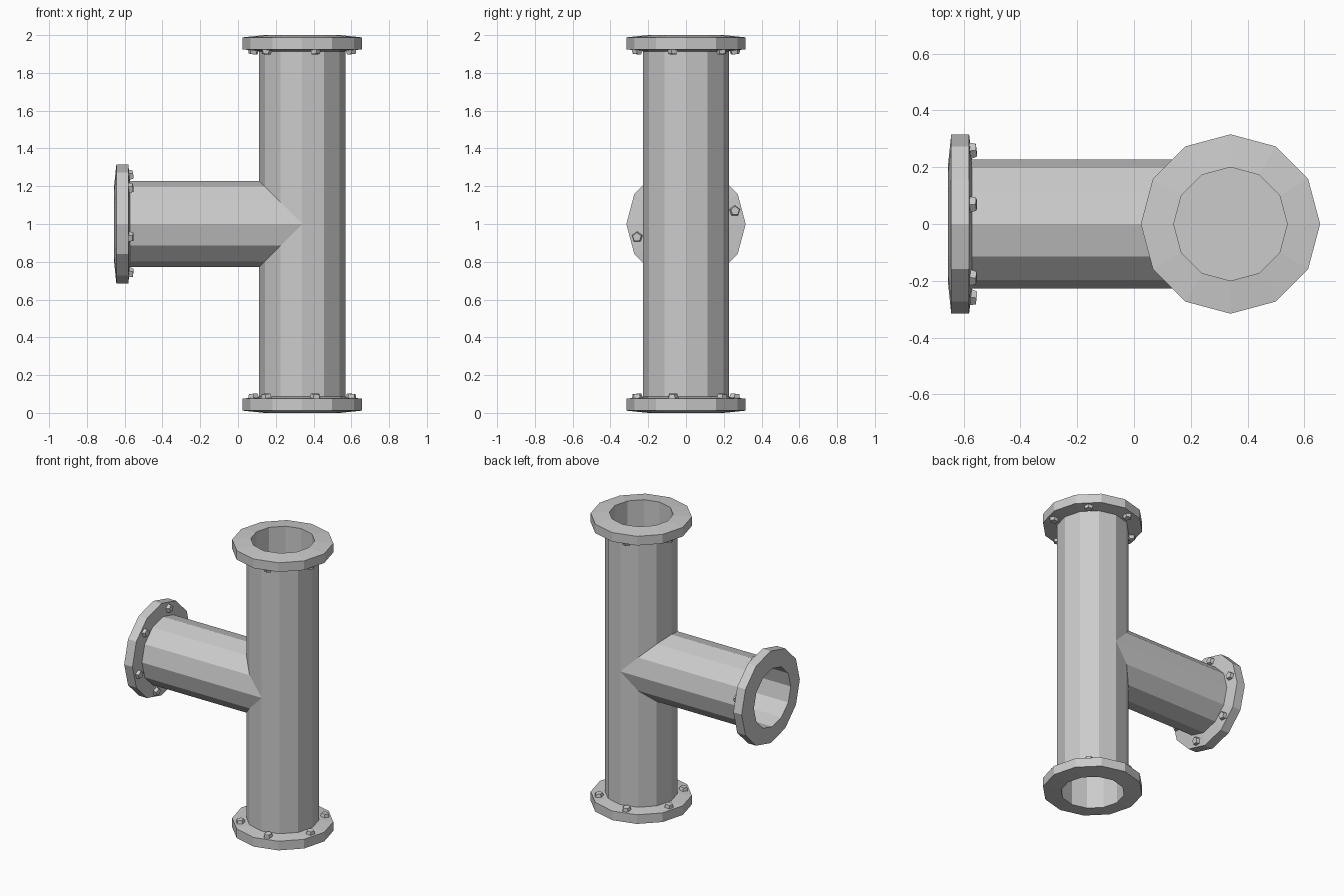
import bpy, bmesh
from math import sin, cos, tau, radians
from mathutils import Vector, Matrix

cube = bpy.data.objects.get("Cube")
if cube:
    bpy.data.objects.remove(cube)

SIDES = 12
PIPE_R, BORE_R, RIM_R, BOLT_RING = 0.228, 0.2, 0.316, 0.268
AXIS_X, MID_Z, END_X, HEIGHT = 0.34, 1.0, -0.656, 2.0

steel = bpy.data.materials.new("light grey steel")
steel.use_nodes = True
GREY = (0.6, 0.6, 0.6, 1)
steel.diffuse_color = GREY
steel.node_tree.nodes["Principled BSDF"].inputs["Base Color"].default_value = GREY


def finish(name, bm):
    """Weld the mesh and add it to the scene as one flat-shaded part."""
    bmesh.ops.remove_doubles(bm, verts=bm.verts, dist=1e-4)
    bmesh.ops.dissolve_limit(bm, angle_limit=0.001, verts=bm.verts, edges=bm.edges)
    mesh = bpy.data.meshes.new(name)
    bm.to_mesh(mesh)
    bm.free()
    mesh.materials.append(steel)
    obj = bpy.data.objects.new(name, mesh)
    bpy.context.collection.objects.link(obj)


def skin(bm, rings, flip=False):
    """Bridge a list of closed rings of points with faces."""
    rows = [[bm.verts.new(p) for p in ring] for ring in rings]
    for low, high in zip(rows, rows[1:]):
        n = len(low)
        for i in range(n):
            j = (i + 1) % n
            face = bm.faces.new((low[i], low[j], high[j], high[i]))
            if flip:
                face.normal_flip()
    return rows


angles = [tau * i / SIDES for i in range(SIDES)]

# Upright pipe, notched on one side where the branch meets it
bm = bmesh.new()
foot, head, below, above = [], [], [], []
for a in angles:
    x, y = AXIS_X + PIPE_R * cos(a), PIPE_R * sin(a)
    notch = PIPE_R * max(0, -cos(a))
    foot.append((x, y, 0.05))
    below.append((x, y, MID_Z - notch))
    above.append((x, y, MID_Z + notch))
    head.append((x, y, HEIGHT - 0.05))
skin(bm, [foot, below])
skin(bm, [above, head])
finish("main_pipe", bm)

# Side branch, mitred into the upright pipe
bm = bmesh.new()
outer, mitre = [], []
for a in angles:
    y, z = PIPE_R * cos(a), MID_Z + PIPE_R * sin(a)
    outer.append((END_X + 0.05, y, z))
    mitre.append((AXIS_X - PIPE_R * abs(sin(a)), y, z))
skin(bm, [outer, mitre])
finish("branch_pipe", bm)


def flange(name, origin, u, v, n, bore_depth, first_bolt):
    """Dished collar with its bore, and six five-sided bolts behind it."""
    origin, u, v, n = map(Vector, (origin, u, v, n))
    flip = u.cross(v).dot(n) < 0
    profile = [(PIPE_R - 0.004, 0.086), (RIM_R, 0.075), (RIM_R, 0.012),
               (BORE_R, 0), (BORE_R, bore_depth)]
    bm = bmesh.new()
    rows = skin(bm, [[origin + r * (u * cos(a) + v * sin(a)) - n * d
                      for a in angles] for r, d in profile], flip)
    floor = bm.faces.new(rows[-1])
    if flip:
        floor.normal_flip()
    finish(name + "_flange", bm)

    for i in range(6):
        a = radians(first_bolt + 60 * i)
        out = u * cos(a) + v * sin(a)
        axis = (out * 0.12 - n).normalized()
        centre = origin + out * BOLT_RING - n * 0.088
        turn = axis.to_track_quat('Z', 'Y').to_matrix().to_4x4()
        bm = bmesh.new()
        bmesh.ops.create_cone(bm, cap_ends=True, segments=5, radius1=0.031,
                              radius2=0.024, depth=0.026,
                              matrix=Matrix.Translation(centre) @ turn)
        finish(f"{name}_bolt_{i + 1}", bm)


X, Y, Z = (1, 0, 0), (0, 1, 0), (0, 0, 1)
flange("top", (AXIS_X, 0, HEIGHT), X, Y, Z, 0.6, 45)
flange("bottom", (AXIS_X, 0, 0), X, Y, (0, 0, -1), 0.6, 45)
flange("branch", (END_X, 0, MID_Z), Y, Z, (-1, 0, 0), 0.5, 15)
